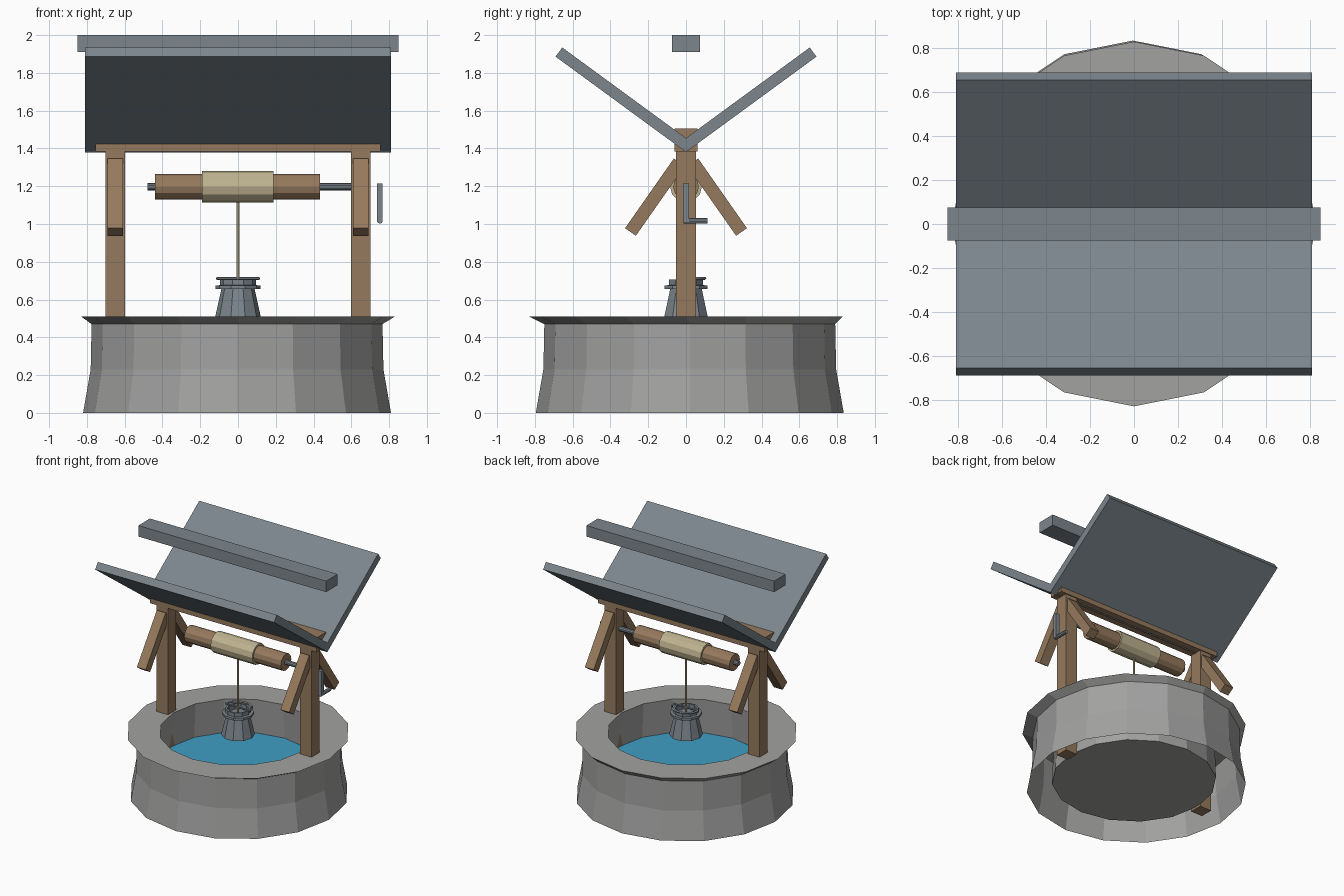
import bpy, bmesh, math
from mathutils import Matrix, Vector

if "Cube" in bpy.data.objects:
    bpy.data.objects.remove(bpy.data.objects["Cube"])


def material(name, rgb):
    m = bpy.data.materials.new(name)
    m.diffuse_color = (*rgb, 1.0)
    m.use_nodes = True
    m.node_tree.nodes["Principled BSDF"].inputs["Base Color"].default_value = m.diffuse_color
    return m


STONE = material("grey_stone", (0.36, 0.36, 0.355))
WOOD = material("brown_wood", (0.305, 0.195, 0.11))
SLATE = material("slate_grey", (0.20, 0.238, 0.265))
ROPE = material("tan_rope", (0.52, 0.45, 0.28))
WATER = material("blue_water", (0.05, 0.337, 0.55))


def finish(name, bm, mat):
    me = bpy.data.meshes.new(name)
    bm.to_mesh(me)
    bm.free()
    me.materials.append(mat)
    ob = bpy.data.objects.new(name, me)
    bpy.context.collection.objects.link(ob)
    return ob


def box(name, center, size, mat, tilt=0.0):
    """Box of a given size, tilted about the x axis (degrees)."""
    bm = bmesh.new()
    m = (Matrix.Translation(center) @ Matrix.Rotation(math.radians(tilt), 4, 'X')
         @ Matrix.Diagonal((*size, 1)))
    bmesh.ops.create_cube(bm, size=1, matrix=m)
    return finish(name, bm, mat)


def rod(name, a, b, r, sides, mat):
    """Capped cylinder between two points."""
    a, b = Vector(a), Vector(b)
    d = b - a
    m = Matrix.Translation((a + b) / 2) @ d.to_track_quat('Z', 'Y').to_matrix().to_4x4()
    bm = bmesh.new()
    bmesh.ops.create_cone(bm, cap_ends=True, segments=sides, radius1=r, radius2=r,
                          depth=d.length, matrix=m)
    return finish(name, bm, mat)


def lathe(name, profile, sides, mat, cap_start=False, cap_end=False):
    """Turned shape; each profile ring is (radius, z, x offset, y offset)."""
    bm = bmesh.new()
    rings = []
    for r, z, dx, dy in profile:
        rings.append([bm.verts.new((dx + r * math.cos(2 * math.pi * i / sides),
                                    dy + r * math.sin(2 * math.pi * i / sides), z))
                      for i in range(sides)])
    for lo, hi in zip(rings, rings[1:]):
        for i in range(sides):
            j = (i + 1) % sides
            bm.faces.new((lo[i], lo[j], hi[j], hi[i]))
    if cap_start:
        bm.faces.new(rings[0][::-1])
    if cap_end:
        bm.faces.new(rings[-1])
    return finish(name, bm, mat)


# Stone wall: hollow flared shell, flat rim, inner shaft and floor
lathe("stone_wall", [(0.815, 0.0, -0.005, 0.02), (0.775, 0.23, -0.005, 0.02),
                     (0.77, 0.47, -0.005, 0.02), (0.83, 0.51, 0, 0),
                     (0.585, 0.51, 0, 0), (0.605, 0.23, 0, 0),
                     (0.61, 0.07, 0, 0)], 16, STONE, cap_end=True)
lathe("water", [(0.60, 0.225, 0, 0), (0.60, 0.23, 0, 0)], 16, WATER, True, True)

# Posts with splayed braces
for side, sx in (("left", -1), ("right", 1)):
    box(side + "_post", (0.65 * sx, 0, 0.72), (0.105, 0.105, 1.34), WOOD)
    for end, sy in (("front", -1), ("back", 1)):
        box(f"{side}_{end}_brace", (0.65 * sx, 0.165 * sy, 1.142),
            (0.08, 0.07, 0.45), WOOD, 35 * sy)

# Cross beam, two roof panels and the ridge cap
box("cross_beam", (0, 0, 1.445), (1.51, 0.12, 0.12), WOOD)
for end, sy in (("front", -1), ("back", 1)):
    box(end + "_roof_panel", (0, 0.327 * sy, 1.657), (1.62, 0.857, 0.06), SLATE, 36.2 * sy)
box("ridge_cap", (0, 0, 1.955), (1.70, 0.15, 0.09), SLATE)

# Windlass: roller, rope coil, axle and crank
AXIS = 1.197
rod("roller", (-0.44, 0, AXIS), (0.435, 0, AXIS), 0.068, 12, WOOD)
rod("rope_coil", (-0.19, 0, AXIS), (0.187, 0, AXIS), 0.084, 12, ROPE)
rod("axle", (-0.48, 0, AXIS), (0.61, 0, AXIS), 0.019, 10, SLATE)
box("crank_arm", (0.751, 0, 1.113), (0.03, 0.03, 0.205), SLATE)
rod("crank_handle", (0.751, -0.012, 1.017), (0.751, 0.115, 1.017), 0.015, 8, SLATE)
rod("rope", (0, 0, 0.66), (0, 0, 1.15), 0.008, 6, ROPE)

# Bucket: tapered body, collar, neck and recessed top
lathe("bucket", [(0.125, 0.49, 0, 0), (0.088, 0.655, 0, 0), (0.12, 0.657, 0, 0),
                 (0.12, 0.675, 0, 0), (0.095, 0.676, 0, 0), (0.095, 0.705, 0, 0),
                 (0.08, 0.705, 0, 0), (0.08, 0.66, 0, 0)], 10, SLATE, True, True)

# Bucket handle: flat half hoop resting on the neck
curve = bpy.data.curves.new("bucket_handle", 'CURVE')
curve.dimensions = '3D'
curve.bevel_depth = 0.008
curve.bevel_resolution = 0
curve.use_fill_caps = True
spline = curve.splines.new('POLY')
spline.points.add(8)
for i, p in enumerate(spline.points):
    a = math.pi * i / 8
    p.co = (0.11 * math.cos(a), 0.10 * math.sin(a), 0.712, 1)
curve.materials.append(SLATE)
bpy.context.collection.objects.link(bpy.data.objects.new("bucket_handle", curve))
rod("handle_bar", (-0.115, 0, 0.712), (0.115, 0, 0.712), 0.008, 6, SLATE)
